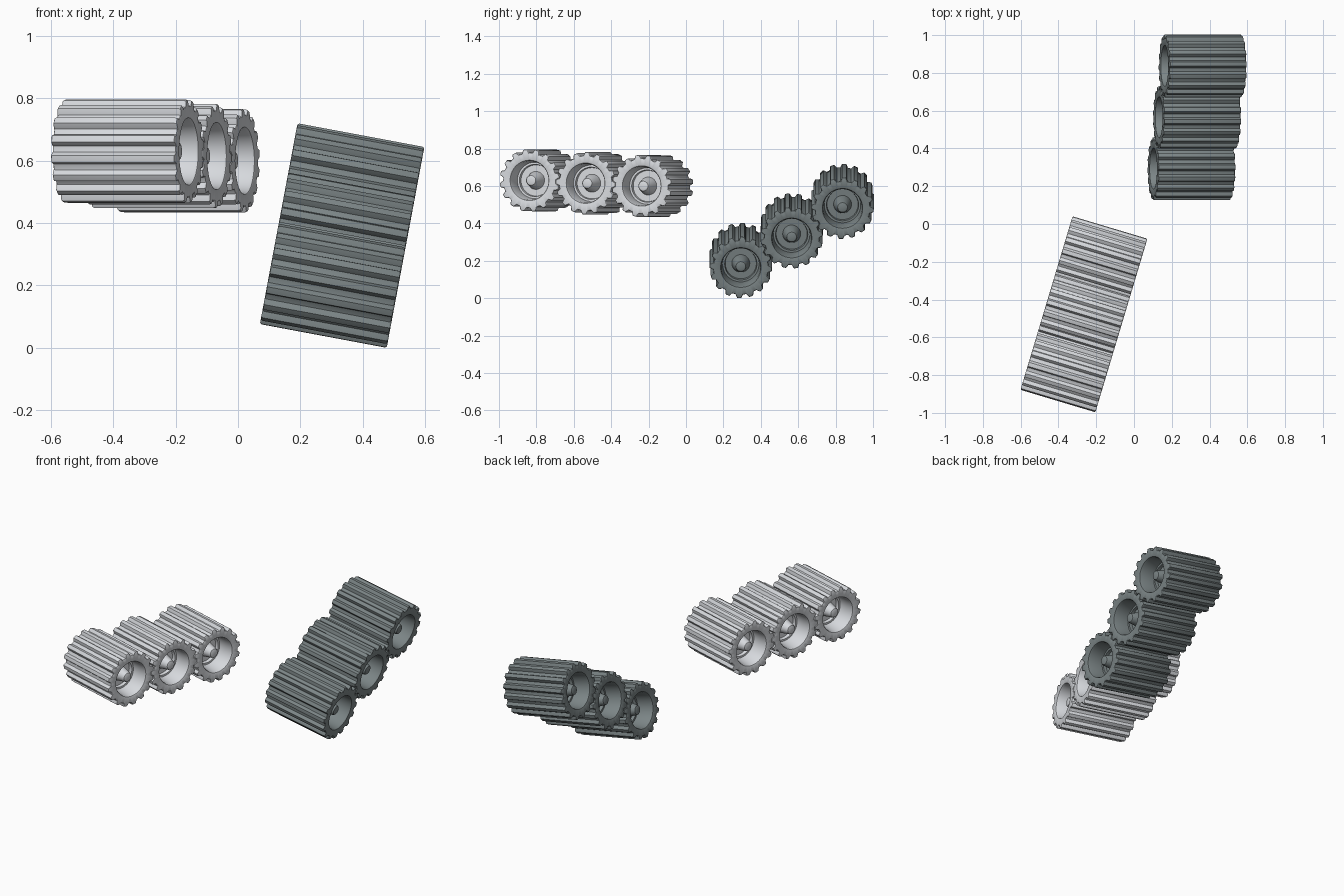
import bpy, bmesh, math
from mathutils import Vector, Matrix

if "Cube" in bpy.data.objects:
    bpy.data.objects.remove(bpy.data.objects["Cube"])

TEETH, SAMPLES = 16, 12
N = TEETH * SAMPLES
R_TIP, R_ROOT, HALF = 0.167, 0.148, 0.207

# Half lathe profile from hub tip outward to the toothed rim:
# (axial position, radius, is_toothed)
HALF_PROFILE = [
    (0.178, 0.018, False), (0.175, 0.026, False), (0.168, 0.030, False),
    (0.085, 0.048, False), (0.085, 0.083, False),
    (0.105, 0.086, False), (0.105, 0.097, False),
    (0.197, 0.104, False), (0.205, 0.108, False), (HALF, 0.112, False),
    (HALF, -0.006, True), (0.205, -0.002, True), (0.200, 0.0, True),
]
PROFILE = HALF_PROFILE + [(-x, r, t) for x, r, t in reversed(HALF_PROFILE)]


def tooth_radius(a):
    """Rounded trapezoid tooth outline."""
    m = min(1, max(0, 0.55 + 0.85 * math.cos(TEETH * a)))
    m = m * m * (3 - 2 * m)
    return R_ROOT + (R_TIP - R_ROOT) * m


def make_material(name, colour):
    mat = bpy.data.materials.new(name)
    mat.diffuse_color = (*colour, 1)
    mat.use_nodes = True
    mat.node_tree.nodes["Principled BSDF"].inputs["Base Color"].default_value = mat.diffuse_color
    return mat


def make_gear(name, matrix, phase, mat):
    bm = bmesh.new()
    rings = []
    for x, r, toothed in PROFILE:
        ring = []
        for i in range(N):
            a = 2 * math.pi * i / N
            rad = r + tooth_radius(a) if toothed else r
            b = a + phase
            ring.append(bm.verts.new((x, rad * math.cos(b), rad * math.sin(b))))
        rings.append(ring)
    for p, q in zip(rings, rings[1:]):
        for i in range(N):
            j = (i + 1) % N
            bm.faces.new((p[i], p[j], q[j], q[i]))
    # hub tips
    bm.faces.new(rings[0])
    bm.faces.new(rings[-1])
    bmesh.ops.recalc_face_normals(bm, faces=bm.faces)
    mesh = bpy.data.meshes.new(name)
    bm.to_mesh(mesh)
    bm.free()
    obj = bpy.data.objects.new(name, mesh)
    bpy.context.collection.objects.link(obj)
    obj.matrix_world = matrix
    mesh.materials.append(mat)
    bpy.ops.object.select_all(action='DESELECT')
    obj.select_set(True)
    bpy.context.view_layer.objects.active = obj
    bpy.ops.object.shade_smooth_by_angle(angle=math.radians(35))


def gear_row(name, centre, axis, step, mat):
    """Three meshing gears; step is the offset between neighbours."""
    ax, row = Vector(axis).normalized(), Vector(step).normalized()
    up = ax.cross(row).normalized()
    row = up.cross(ax)
    rot = Matrix((ax, row, up)).transposed().to_4x4()
    for k in (-1, 0, 1):
        loc = Matrix.Translation(Vector(centre) + k * Vector(step))
        phase = math.pi / TEETH if k else 0
        make_gear(f"{name}_{k + 2}", loc @ rot, phase, mat)


light = make_material("light_metal", (0.68, 0.70, 0.73))
dark = make_material("dark_metal", (0.20, 0.235, 0.24))

# Light row, turned about the vertical
gear_row("light_gear", (-0.265, -0.478, 0.615), (0.958, -0.287, 0), (0.09, 0.30, -0.015), light)
# Dark row, climbing toward the back
gear_row("dark_gear", (0.334, 0.565, 0.36), (0.983, 0, -0.184), (0.0297, 0.272, 0.158), dark)
